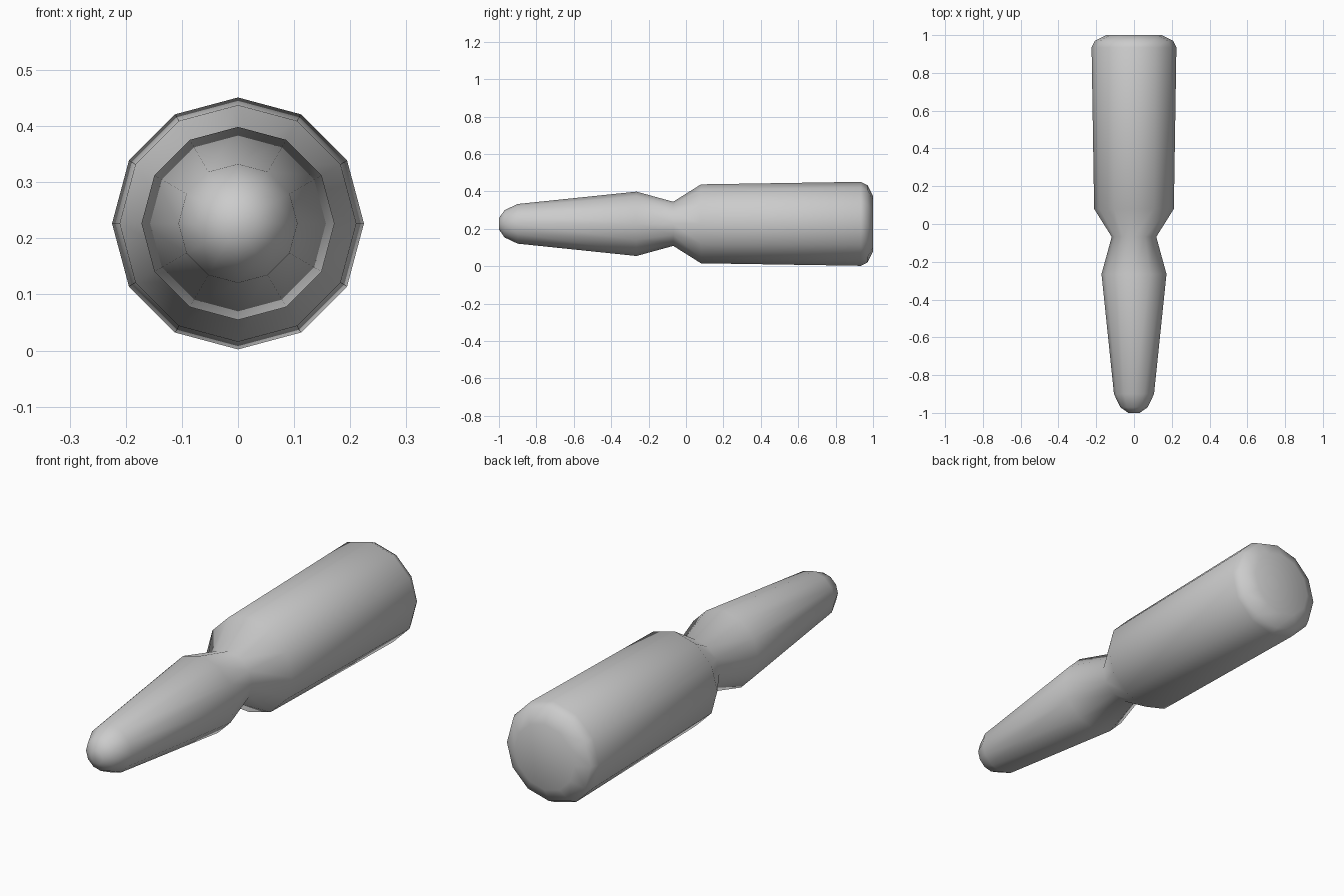
import bpy, bmesh
from math import sin, cos, tau

if "Cube" in bpy.data.objects:
    bpy.data.objects.remove(bpy.data.objects["Cube"])

SIDES = 12
CENTRE_Z = 0.2265

# (y, radius) from the rounded tip, over the waist, to the rounded butt
profile = [(-1.0, 0.03), (-0.97, 0.073), (-0.9, 0.106), (-0.265, 0.172),
           (-0.068, 0.118), (0.08, 0.211), (0.935, 0.2245),
           (0.97, 0.207), (1.0, 0.147)]

# Turned body: rings of vertices around the y axis, bridged with quads
bm = bmesh.new()
rings = [[bm.verts.new((r * sin(tau * i / SIDES), y, CENTRE_Z + r * cos(tau * i / SIDES)))
          for i in range(SIDES)] for y, r in profile]
for a, b in zip(rings, rings[1:]):
    for i in range(SIDES):
        j = (i + 1) % SIDES
        bm.faces.new((a[i], a[j], b[j], b[i]))

# End caps
bm.faces.new(rings[0])
bm.faces.new(rings[-1])
bmesh.ops.recalc_face_normals(bm, faces=bm.faces)
for f in bm.faces:
    f.smooth = True

mesh = bpy.data.meshes.new("turned_body")
bm.to_mesh(mesh)
bm.free()
body = bpy.data.objects.new("turned_body", mesh)
bpy.context.collection.objects.link(body)
